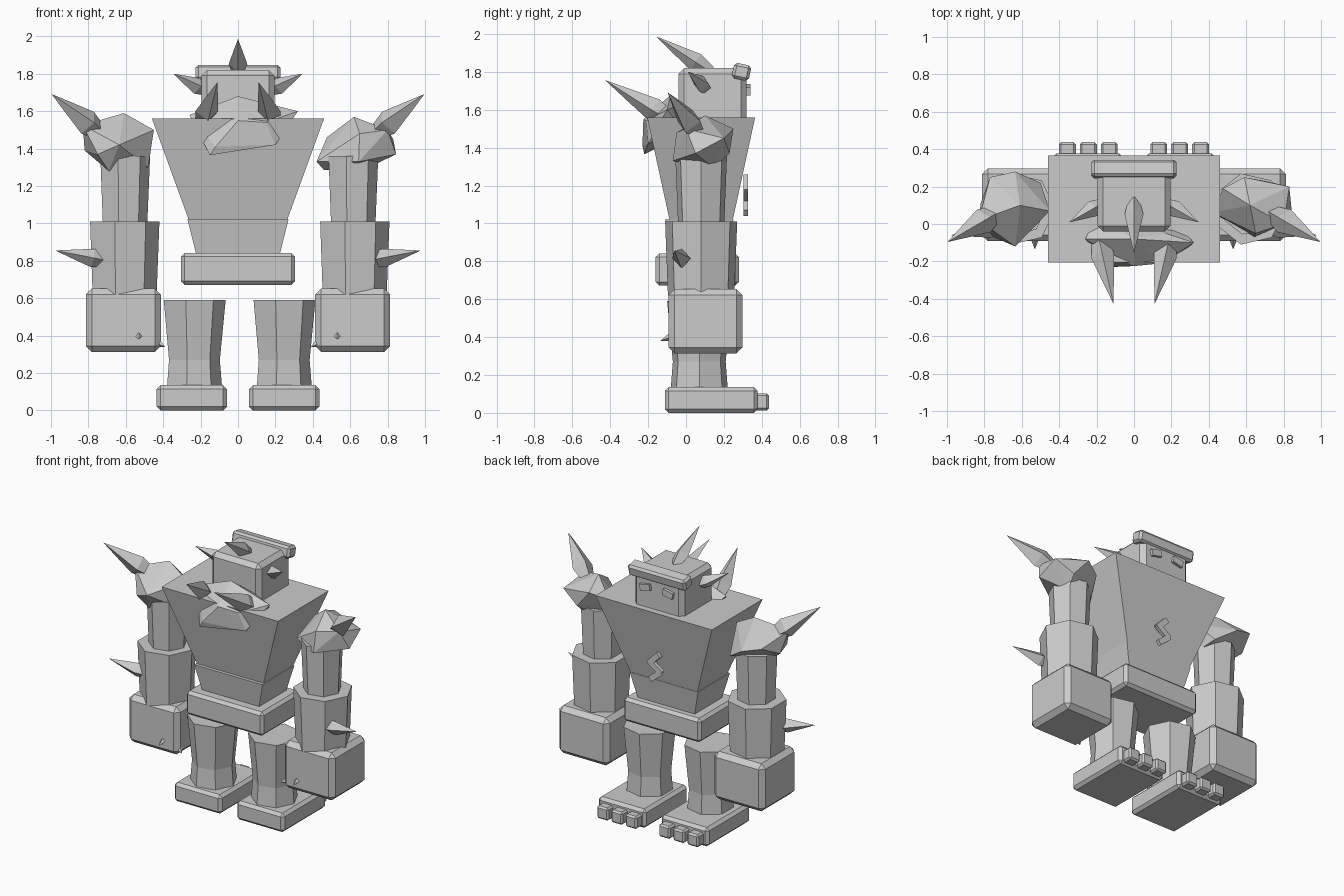
import bpy, bmesh, math
from mathutils import Vector, Matrix

if "Cube" in bpy.data.objects:
    bpy.data.objects.remove(bpy.data.objects["Cube"])


def finish(name, bm):
    bmesh.ops.recalc_face_normals(bm, faces=bm.faces)
    mesh = bpy.data.meshes.new(name)
    bm.to_mesh(mesh)
    bm.free()
    ob = bpy.data.objects.new(name, mesh)
    bpy.context.collection.objects.link(ob)
    return ob


def box(name, center, size, bevel=0.0, rot=(0, 0, 0)):
    bm = bmesh.new()
    bmesh.ops.create_cube(bm, size=1)
    bmesh.ops.scale(bm, vec=size, verts=bm.verts)
    ob = finish(name, bm)
    ob.location = center
    ob.rotation_euler = rot
    if bevel:
        mod = ob.modifiers.new("bevel", "BEVEL")
        mod.width = bevel
        mod.segments = 1
    return ob


def loft(name, rings):
    """Skin closed rings of points, capping both ends."""
    bm = bmesh.new()
    loops = [[bm.verts.new(p) for p in ring] for ring in rings]
    n = len(loops[0])
    for a, b in zip(loops, loops[1:]):
        for i in range(n):
            j = (i + 1) % n
            bm.faces.new((a[i], a[j], b[j], b[i]))
    bm.faces.new(loops[0])
    bm.faces.new(loops[-1])
    return finish(name, bm)


def taper(name, levels, cy):
    """Rectangular frustum from (z, half x, half y) levels."""
    return loft(name, [[(sx * hx, cy + sy * hy, z) for sx, sy in
                        ((-1, -1), (1, -1), (1, 1), (-1, 1))] for z, hx, hy in levels])


def limb(name, cx, cy, levels, sides=7):
    """Low-poly column from (z, radius) levels."""
    return loft(name, [[(cx + r * math.cos(math.tau * i / sides),
                         cy + r * math.sin(math.tau * i / sides), z)
                        for i in range(sides)] for z, r in levels])


def spike(name, base, tip, radius, sides=4):
    """Pointed thorn with a belly near its root."""
    base, tip = Vector(base), Vector(tip)
    axis = tip - base
    q = axis.to_track_quat('Z', 'X')
    rings = []
    for t, r in ((0, 0.6), (0.28, 1.0), (0.65, 0.5), (1, 0.01)):
        rings.append([base + q @ Vector((radius * r * math.cos(math.tau * i / sides),
                                         radius * r * math.sin(math.tau * i / sides),
                                         axis.length * t)) for i in range(sides)])
    return loft(name, rings)


def rock(name, points):
    bm = bmesh.new()
    for p in points:
        bm.verts.new(p)
    res = bmesh.ops.convex_hull(bm, input=bm.verts)
    bmesh.ops.delete(bm, geom=[g for g in res["geom_interior"]
                               if isinstance(g, bmesh.types.BMVert)], context='VERTS')
    return finish(name, bm)


# Trunk
taper("torso", [(1.01, 0.26, 0.165), (1.56, 0.46, 0.285)], 0.08)
taper("waist", [(0.82, 0.22, 0.15), (1.02, 0.27, 0.18)], 0.07)
box("pelvis", (0, 0.06, 0.757), (0.61, 0.44, 0.17), 0.02)

# Zigzag chest plates
for i, (x, z, angle, length) in enumerate(((0.03, 1.205, 45, 0.11),
                                           (0.02, 1.15, -35, 0.12),
                                           (0.015, 1.09, 40, 0.11))):
    box(f"chest_plate_{i + 1}", (x, 0.315, z), (length, 0.025, 0.04),
        rot=(0, math.radians(angle), 0))

# Head, brow and crest
box("head", (0, 0.14, 1.66), (0.39, 0.36, 0.32), 0.03)
box("brow", (0, 0.293, 1.80), (0.455, 0.092, 0.083), 0.015, (math.radians(-12), 0, 0))
spike("crest_spike", (0, 0.13, 1.80), (0, -0.155, 1.985), 0.05)

# Boulders on the back and shoulders
rock("back_boulder", [(-.26, -.08, 1.58), (0, -.08, 1.68), (.17, -.05, 1.62), (.32, -.1, 1.60),
                      (.25, -.02, 1.5), (.2, -.2, 1.42), (-.15, -.22, 1.365), (-.12, -.23, 1.41),
                      (0, -.225, 1.55), (-.2, .05, 1.5), (.15, -.21, 1.54)])
rock("shoulder_left", [(-.83, .02, 1.525), (-.82, .11, 1.39), (-.61, .1, 1.59), (-.45, .07, 1.5),
                       (-.77, .25, 1.46), (-.635, .28, 1.42), (-.48, .05, 1.3), (-.69, -.02, 1.28),
                       (-.635, -.12, 1.42), (-.5, .22, 1.33), (-.75, -.07, 1.37)])
rock("shoulder_right", [(.62, .1, 1.57), (.475, .19, 1.46), (.59, .25, 1.5), (.83, .2, 1.45),
                        (.845, .05, 1.37), (.645, -.07, 1.33), (.65, -.05, 1.48), (.42, .06, 1.33),
                        (.46, .1, 1.285), (.68, .15, 1.29), (.8, 0, 1.5), (.7, .23, 1.37)])

for side, s in (("left", -1), ("right", 1)):
    # Face details and horns
    box(f"eye_{side}", (s * 0.09, 0.325, 1.705), (0.08, 0.03, 0.045),
        rot=(0, math.radians(12 * s), 0))
    spike(f"head_horn_{side}", (s * 0.17, 0.11, 1.71), (s * 0.345, 0.01, 1.80), 0.045)
    spike(f"back_spike_{side}", (s * 0.19, -0.07, 1.54), (s * 0.11, -0.425, 1.755), 0.062)
    # Arm
    limb(f"upper_arm_{side}", s * 0.61, 0.08, [(1.0, 0.125), (1.36, 0.14)])
    limb(f"forearm_{side}", s * 0.615, 0.08, [(0.62, 0.18), (1.01, 0.195)])
    box(f"fist_{side}", (s * 0.613, 0.103, 0.483), (0.40, 0.39, 0.34), 0.032)
    spike(f"shoulder_spike_{side}", (s * 0.73, 0.06, 1.48), (s * 0.995, -0.095, 1.69), 0.07)
    spike(f"forearm_spike_{side}", (s * 0.70, -0.01, 0.80), (s * 0.975, -0.06, 0.855), 0.05)
    spike(f"knuckle_spike_{side}", (s * 0.53, -0.03, 0.42), (s * 0.53, -0.135, 0.38), 0.03)
    spike(f"thumb_spike_{side}", (s * 0.46, -0.02, 0.38), (s * 0.39, -0.08, 0.34), 0.03)
    # Leg, foot and toes
    limb(f"leg_{side}", s * 0.24, 0.07, [(0.12, 0.155), (0.27, 0.143), (0.59, 0.174)])
    box(f"foot_{side}", (s * 0.247, 0.133, 0.068), (0.375, 0.49, 0.135), 0.02)
    for i in range(3):
        box(f"toe_{side}_{i + 1}", (s * (0.132 + i * 0.112), 0.395, 0.058),
            (0.09, 0.085, 0.09), 0.012)
